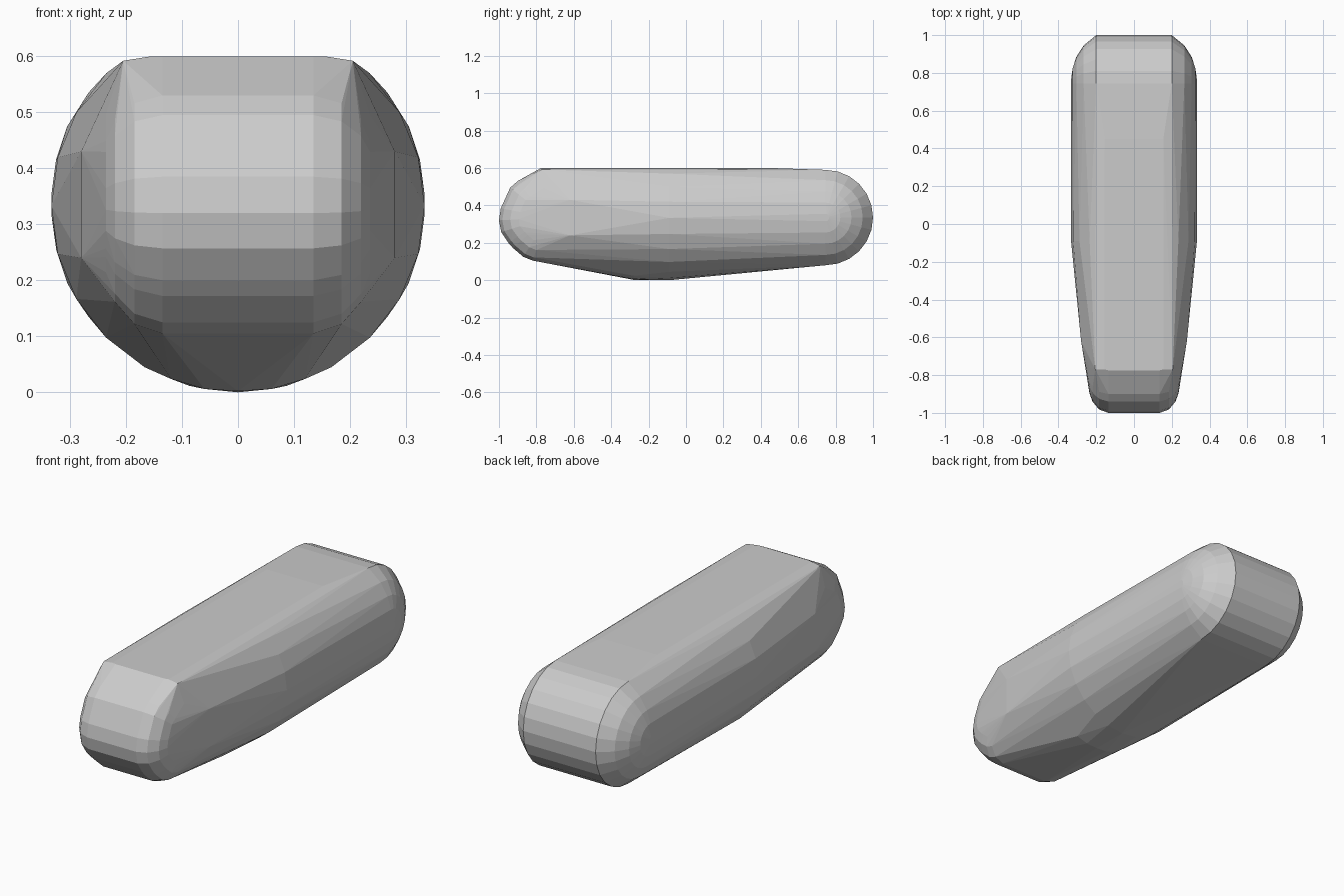
import bpy, bmesh
from math import sin, cos, pi, hypot

if "Cube" in bpy.data.objects:
    bpy.data.objects.remove(bpy.data.objects["Cube"])

bm = bmesh.new()


def pair(x, y, z):
    """Add a point mirrored across x = 0."""
    for s in (1, -1):
        bm.verts.new((s * x, y, z))


# rear roller: cylinder along x with shallow domed ends
for radius, x in [(0.255, 0.2), (0.2, 0.267), (0.14, 0.305), (0.08, 0.325), (0.02, 0.333)]:
    for i in range(24):
        a = 2 * pi * i / 24
        pair(x, 0.745 + radius * cos(a), 0.335 + radius * sin(a))

# round middle section, cut flat on top
for i in range(13):
    a = -pi / 2 + i * pi / 12
    z = 0.3333 + 0.3333 * sin(a)
    if z < 0.58:
        pair(0.3333 * cos(a), -0.09, z)
pair(0.235, -0.09, 0.57)
pair(0.195, -0.09, 0.59)

# flat top and belly
for y in (0.45, -0.09, -0.77):
    pair(0.155, y, 0.6)
for x, z in [(0, 0.002), (0.06, 0.006), (0.12, 0.024)]:
    pair(x, -0.28, z)

# rounded nose: side profile stepped back towards the sides
nose = [(-0.775, 0.6), (-0.9, 0.53), (-0.94, 0.495), (-0.99, 0.385), (-1.0, 0.32),
        (-0.988, 0.257), (-0.95, 0.2), (-0.925, 0.172), (-0.87, 0.125), (-0.82, 0.105)]
cy, cz = -0.74, 0.335
for x, inset in [(0.135, 0), (0.185, 0.018), (0.22, 0.06), (0.236, 0.105)]:
    for y, z in nose:
        d = hypot(y - cy, z - cz)
        k = (d - inset) / d
        pair(x, cy + (y - cy) * k, cz + (z - cz) * k)
pair(0.205, -0.77, 0.592)
for z in (0.24, 0.33, 0.43):
    pair(0.28, -0.62, z)

# wrap everything in one faceted shell
bmesh.ops.remove_doubles(bm, verts=bm.verts, dist=0.0005)
res = bmesh.ops.convex_hull(bm, input=bm.verts)
junk = {v for v in res["geom_interior"] + res["geom_unused"] if isinstance(v, bmesh.types.BMVert)}
bmesh.ops.delete(bm, geom=list(junk), context='VERTS')
loose = [v for v in bm.verts if not v.link_faces]
bmesh.ops.delete(bm, geom=loose, context='VERTS')
bmesh.ops.dissolve_limit(bm, angle_limit=0.02, verts=bm.verts, edges=bm.edges)
bmesh.ops.recalc_face_normals(bm, faces=bm.faces)

low = min(v.co.z for v in bm.verts)
for v in bm.verts:
    v.co.z -= low

mesh = bpy.data.meshes.new("rounded_body")
bm.to_mesh(mesh)
bm.free()
body = bpy.data.objects.new("rounded_body", mesh)
bpy.context.collection.objects.link(body)
